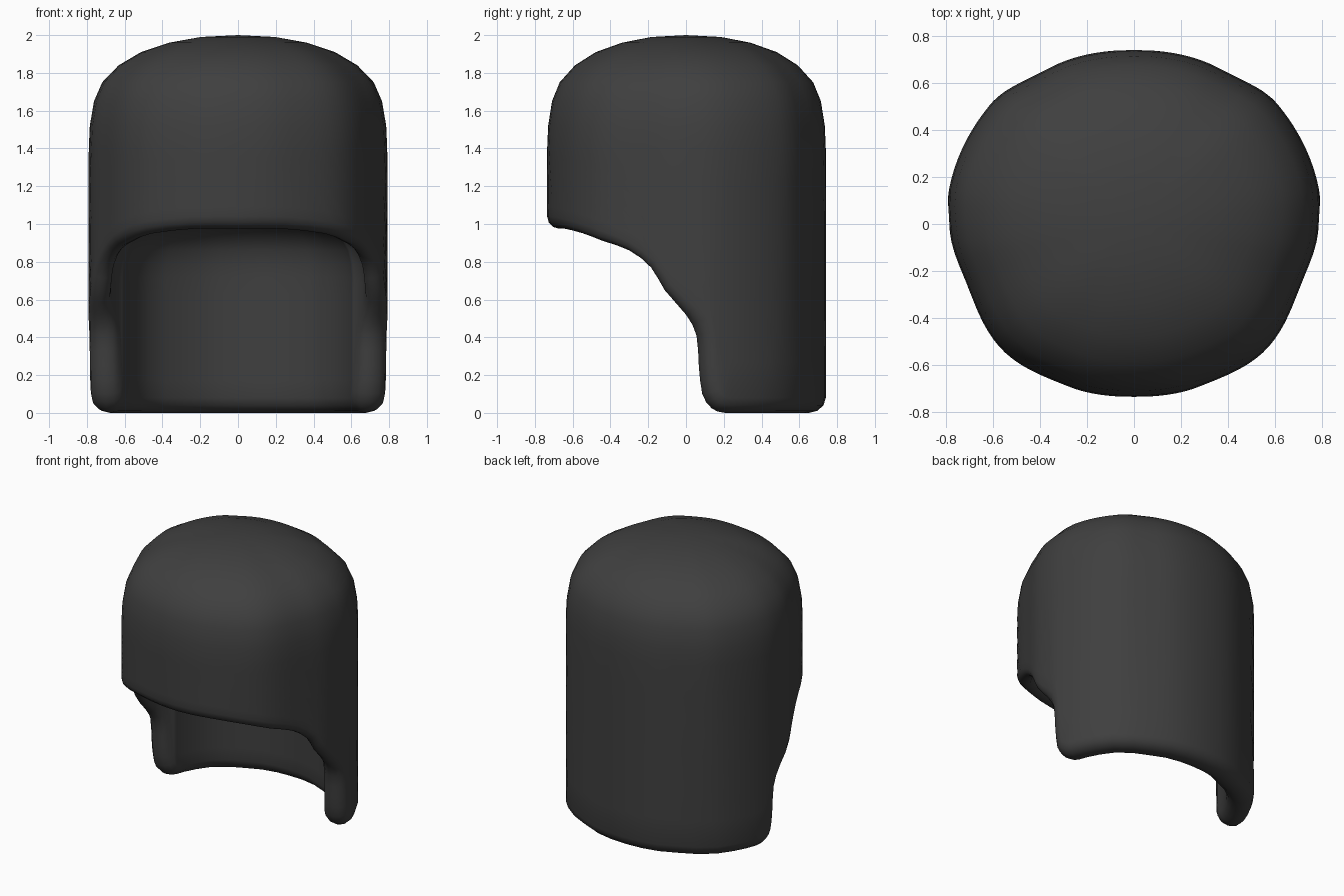
import bpy, bmesh
from math import sin, cos, pi, radians
from mathutils import Vector

if "Cube" in bpy.data.objects:
    bpy.data.objects.remove(bpy.data.objects["Cube"])

# Angles run from the front (0) round the side to the back (180)
OUTLINE = [(0, .735), (22, .745), (47, .775), (69, .755), (90, .785),
           (100, .80), (130, .795), (150, .755), (180, .74)]
# Thickness of the wall and its rounded lip
THICKNESS = [(0, .13), (50, .12), (72, .09), (86, .11), (98, .18), (180, .18)]
# Lower edge: angle and height
RIM = [(0, .975), (20, .975), (40, .95), (52, .91), (65, .86), (75, .77),
       (81, .65), (90, .52), (94.5, .41), (95.5, .25), (97, .10),
       (101, .025), (107, 0), (120, 0), (140, 0), (160, 0), (180, 0)]
# Crown profile: height and fraction of the full radius
CROWN = [(1.99, .25), (1.96, .46), (1.91, .65), (1.84, .80), (1.75, .91),
         (1.65, .965), (1.52, .993), (1.4, 1)]
WALL_TOP, TOP, ROWS, ROUND = 1.4, 2.0, 7, 6
# Cavity: height where the ceiling starts to curve, and its highest point
CAVITY_BASE, CEILING = .72, 1.06


def lookup(table, angle):
    angle = min(abs(angle), 360 - abs(angle))
    for (a, p), (b, q) in zip(table, table[1:]):
        if angle <= b:
            t = (angle - a) / (b - a)
            return p + (q - p) * t * t * (3 - 2 * t)
    return table[-1][1]


def smooth_path(points):
    """Catmull-Rom path with one extra point in each span."""
    pts = [Vector(p) for p in points]
    first = Vector((-pts[1].x, pts[1].y))
    last = Vector((360 - pts[-2].x, pts[-2].y))
    ext = [first] + pts + [last]
    out = []
    for a, b, c, d in zip(ext, ext[1:], ext[2:], ext[3:]):
        out += [b, (9 * (b + c) - a - d) / 16]
    out.append(pts[-1])
    return [Vector((p.x, max(p.y, 0))) for p in out]


def place(angle, z, depth, side, scale=1):
    r = (lookup(OUTLINE, angle) - depth) * scale
    t = radians(angle)
    return Vector((side * r * sin(t), -r * cos(t), z))


rim = smooth_path(RIM)
count = len(rim) - 1


def column(k, side):
    """One strip: outer crown, outer wall, rounded lip, cavity wall, ceiling."""
    top = Vector((180 * k / count, WALL_TOP))
    edge = rim[k]
    before = rim[k - 1] if k else Vector((-rim[1].x, rim[1].y))
    after = rim[k + 1] if k < count else Vector((360 - rim[k - 1].x, rim[k - 1].y))
    tangent = after - before
    tangent.x *= radians(1) * .77
    tangent.normalize()
    inward = Vector((-tangent.y / (radians(1) * .77), tangent.x))
    thick = lookup(THICKNESS, edge.x)
    radius = min(thick / 2, .08)
    start = edge + inward * radius
    base = Vector((start.x, max(CAVITY_BASE, start.y + .005)))
    pts = [place(top.x, z, 0, side, s) for z, s in CROWN]
    for i in range(1, ROWS):
        p = top.lerp(start, i / ROWS)
        pts.append(place(p.x, p.y, 0, side))
    for i in range(ROUND + 1):
        t = pi * i / ROUND
        p = edge + inward * radius * (1 - sin(t))
        pts.append(place(p.x, p.y, thick / 2 * (1 - cos(t)), side))
    for i in range(1, ROWS):
        p = start.lerp(base, i / ROWS)
        pts.append(place(p.x, p.y, thick, side))
    for z, s in reversed(CROWN):
        rise = (z - WALL_TOP) / (TOP - WALL_TOP)
        pts.append(place(base.x, base.y + (CEILING - base.y) * rise, thick, side, s))
    return pts


# Helmet shell
bm = bmesh.new()
strips = [column(k, 1) for k in range(count + 1)]
strips += [column(k, -1) for k in range(count - 1, 0, -1)]
grid = [[bm.verts.new(p) for p in strip] for strip in strips]
outer_pole = bm.verts.new((0, 0, TOP))
inner_pole = bm.verts.new((0, 0, CEILING))
for a, b in zip(grid, grid[1:] + grid[:1]):
    bm.faces.new((outer_pole, a[0], b[0]))
    bm.faces.new((inner_pole, b[-1], a[-1]))
    for i in range(len(a) - 1):
        bm.faces.new((a[i], a[i + 1], b[i + 1], b[i]))
bmesh.ops.recalc_face_normals(bm, faces=bm.faces)
for f in bm.faces:
    f.smooth = True
mesh = bpy.data.meshes.new("helmet_shell")
bm.to_mesh(mesh)
bm.free()
shell = bpy.data.objects.new("helmet_shell", mesh)
bpy.context.collection.objects.link(shell)

# Dark grey material
grey = bpy.data.materials.new("dark_grey")
grey.use_nodes = True
colour = (.05, .05, .05, 1)
grey.diffuse_color = colour
grey.node_tree.nodes["Principled BSDF"].inputs["Base Color"].default_value = colour
mesh.materials.append(grey)
